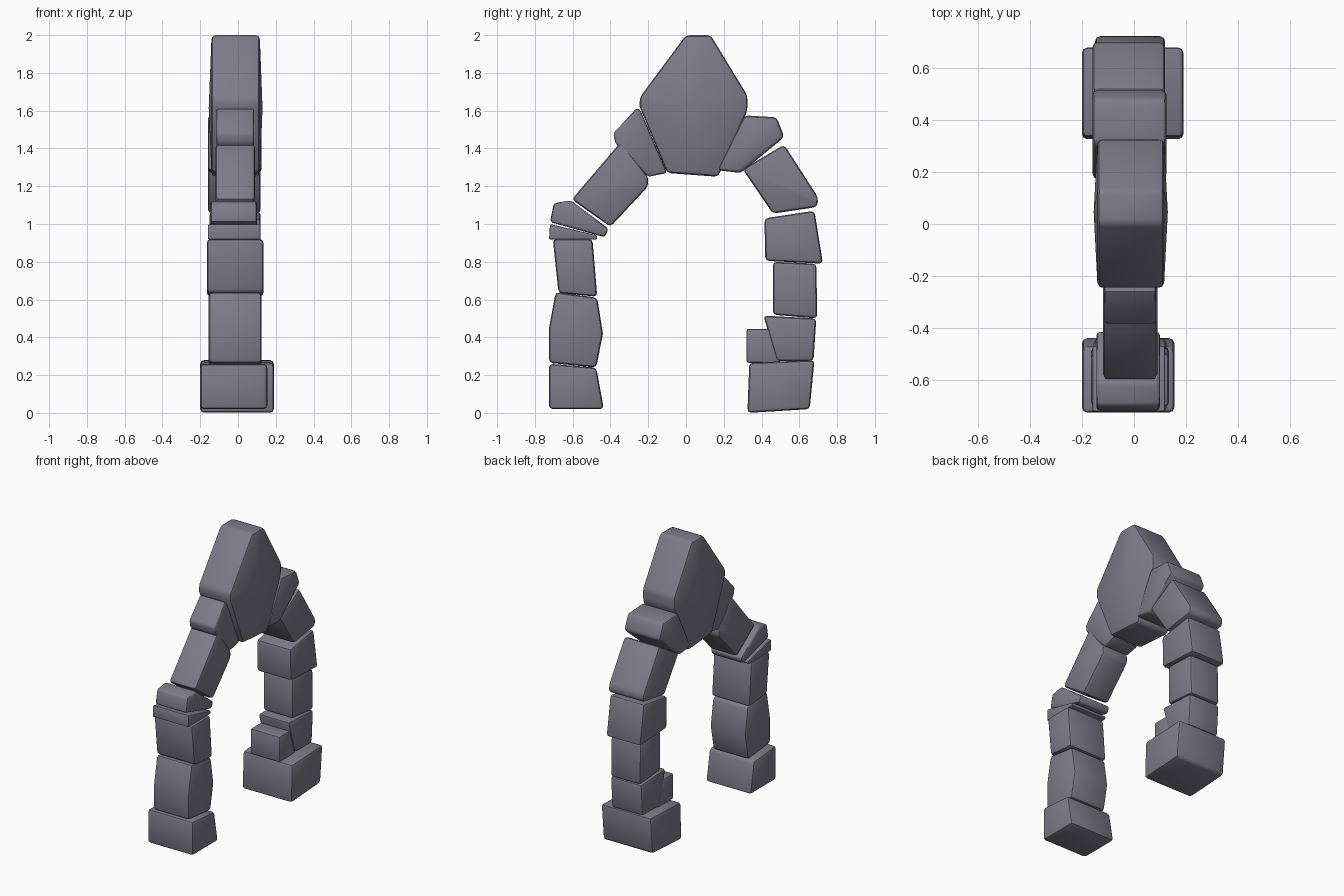
import bpy, bmesh

stone_mat = bpy.data.materials.new("purple grey stone")
stone_mat.diffuse_color = (0.21, 0.20, 0.255, 1)


def stone(name, x0, x1, profile, bevel=0.02, bulge=0.0):
    """Extrude a (y, z) side profile from x0 to x1 and round its edges."""
    bm = bmesh.new()
    left = [bm.verts.new((x0, y, z)) for y, z in profile]
    right = [bm.verts.new((x1, y, z)) for y, z in profile]
    n = len(profile)
    for i in range(n):
        j = (i + 1) % n
        bm.faces.new((left[i], left[j], right[j], right[i]))
    caps = [bm.faces.new(left), bm.faces.new(right)]
    bmesh.ops.recalc_face_normals(bm, faces=bm.faces)
    if bulge:  # softly swollen side faces
        bmesh.ops.poke(bm, faces=caps, offset=bulge)
    me = bpy.data.meshes.new(name)
    bm.to_mesh(me)
    bm.free()
    me.materials.append(stone_mat)
    ob = bpy.data.objects.new(name, me)
    bpy.context.collection.objects.link(ob)
    mod = ob.modifiers.new("worn edges", 'BEVEL')
    mod.width = bevel
    mod.segments = 2
    mod.limit_method = 'ANGLE'
    mod.angle_limit = 0.4
    bpy.ops.object.select_all(action='DESELECT')
    ob.select_set(True)
    bpy.context.view_layer.objects.active = ob
    bpy.ops.object.modifier_apply(modifier=mod.name)
    bpy.ops.object.shade_smooth_by_angle(angle=0.7)


# large keystone at the top
stone("keystone", -0.14, 0.115,
      [(0, 2.0), (0.13, 2.0), (0.325, 1.68), (0.325, 1.60), (0.17, 1.25),
       (-0.10, 1.27), (-0.245, 1.62), (-0.245, 1.67)], bulge=0.015)

# front leg, top to bottom
stone("front_shoulder_stone", -0.115, 0.085,
      [(-0.26, 1.615), (-0.385, 1.48), (-0.375, 1.43), (-0.20, 1.25),
       (-0.10, 1.27), (-0.24, 1.60)])
stone("front_slanted_stone", -0.12, 0.09,
      [(-0.345, 1.435), (-0.605, 1.13), (-0.40, 0.985), (-0.20, 1.20),
       (-0.20, 1.25)])
stone("front_wedge_stone", -0.145, 0.10,
      [(-0.70, 1.11), (-0.61, 1.125), (-0.41, 0.975), (-0.43, 0.93),
       (-0.72, 1.01)], 0.015)
stone("front_thin_stone", -0.16, 0.12,
      [(-0.72, 1.0), (-0.47, 0.94), (-0.47, 0.918), (-0.725, 0.918)], 0.008)
stone("front_upper_stone", -0.165, 0.135,
      [(-0.705, 0.92), (-0.495, 0.92), (-0.47, 0.615), (-0.675, 0.635)])
stone("front_lower_stone", -0.155, 0.125,
      [(-0.69, 0.64), (-0.47, 0.61), (-0.44, 0.42), (-0.475, 0.24),
       (-0.725, 0.265), (-0.725, 0.45)])
stone("front_foot_stone", -0.20, 0.155,
      [(-0.725, 0.26), (-0.475, 0.24), (-0.435, 0.02), (-0.725, 0.02)])

# back leg, top to bottom
stone("back_shoulder_stone", -0.16, 0.125,
      [(0.31, 1.575), (0.48, 1.565), (0.52, 1.46), (0.29, 1.27),
       (0.165, 1.285)])
stone("back_slanted_stone", -0.16, 0.12,
      [(0.52, 1.42), (0.30, 1.29), (0.46, 1.055), (0.695, 1.09), (0.70, 1.14)])
stone("back_upper_stone", -0.15, 0.12,
      [(0.415, 1.03), (0.68, 1.07), (0.725, 0.79), (0.42, 0.805)])
stone("back_middle_stone", -0.13, 0.105,
      [(0.46, 0.80), (0.69, 0.79), (0.695, 0.50), (0.46, 0.52)])
stone("back_lower_stone", -0.135, 0.11,
      [(0.41, 0.515), (0.69, 0.50), (0.675, 0.275), (0.48, 0.275)])
stone("small_filler_stone", -0.13, 0.10,
      [(0.32, 0.445), (0.45, 0.445), (0.50, 0.265), (0.32, 0.265)], 0.012)
stone("back_foot_stone", -0.20, 0.19,
      [(0.335, 0.265), (0.68, 0.28), (0.655, 0.02), (0.325, 0.0)])
